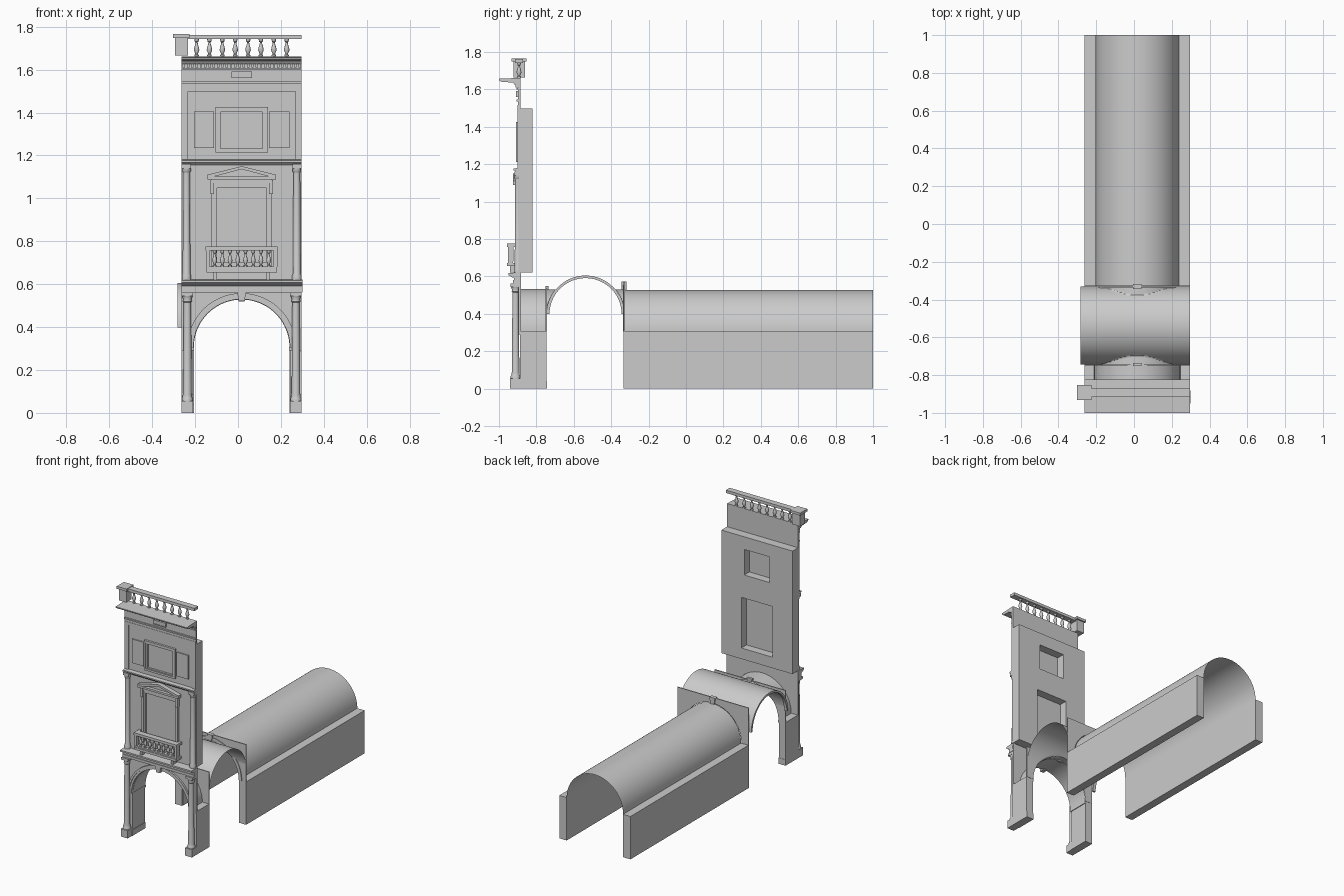
import bpy, math

if "Cube" in bpy.data.objects:
    bpy.data.objects.remove(bpy.data.objects["Cube"])

CX, XL, XR = 0.017, -0.263, 0.297      # bay centre and sides
R, SPRING = 0.225, 0.305               # main arch radius and spring height


def mesh(name, verts, faces, smooth=False):
    me = bpy.data.meshes.new(name)
    me.from_pydata(verts, [], faces)
    me.update()
    ob = bpy.data.objects.new(name, me)
    bpy.context.collection.objects.link(ob)
    if smooth:
        for o in bpy.context.selected_objects:
            o.select_set(False)
        ob.select_set(True)
        bpy.context.view_layer.objects.active = ob
        bpy.ops.object.shade_smooth_by_angle(angle=math.radians(35))
    return ob


def prism(name, pts, a, b, axis='y', smooth=False):
    """Extrude an outline: xz along y, or yz along x."""
    put = (lambda p, t: (p[0], t, p[1])) if axis == 'y' else (lambda p, t: (t, p[0], p[1]))
    n = len(pts)
    verts = [put(p, a) for p in pts] + [put(p, b) for p in pts]
    faces = [tuple(range(n)), tuple(range(2 * n - 1, n - 1, -1))]
    faces += [(i, i + n, (i + 1) % n + n, (i + 1) % n) for i in range(n)]
    return mesh(name, verts, faces, smooth)


def box(name, x0, x1, y0, y1, z0, z1):
    return prism(name, [(x0, z0), (x1, z0), (x1, z1), (x0, z1)], y0, y1)


def arc(cx, cz, r, n=40):
    return [(cx + r * math.cos(math.pi * i / n), cz + r * math.sin(math.pi * i / n)) for i in range(n + 1)]


def arch_band(name, c, cz, r0, r1, a, b, axis='y'):
    return prism(name, arc(c, cz, r1) + arc(c, cz, r0)[::-1], a, b, axis, True)


def arch_plate(name, y0, y1, z0, top):
    pts = [(XL, z0), (XL, top), (XR, top), (XR, z0), (CX + R, z0)] + arc(CX, SPRING, R) + [(CX - R, z0)]
    return prism(name, pts, y0, y1, smooth=True)


def frame(name, x0, x1, z0, z1, w, y0, y1):
    box(name + "_left", x0, x0 + w, y0, y1, z0, z1)
    box(name + "_right", x1 - w, x1, y0, y1, z0, z1)
    box(name + "_sill", x0 + w, x1 - w, y0, y1, z0, z0 + w)
    box(name + "_head", x0 + w, x1 - w, y0, y1, z1 - w, z1)


def lathe(name, prof, x, y, z, n=16):
    verts = [(x + r * math.cos(2 * math.pi * i / n), y + r * math.sin(2 * math.pi * i / n), z + h)
             for r, h in prof for i in range(n)]
    faces = [(k * n + i, k * n + (i + 1) % n, (k + 1) * n + (i + 1) % n, (k + 1) * n + i)
             for k in range(len(prof) - 1) for i in range(n)]
    faces += [tuple(range(n - 1, -1, -1)), tuple(range((len(prof) - 1) * n, len(prof) * n))]
    return mesh(name, verts, faces, True)


def baluster(name, x, y, z, h, r):
    prof = [(.8, 0), (.8, .08), (.45, .12), (.6, .2), (1, .35), (.85, .5), (.45, .7),
            (.4, .8), (.7, .84), (.7, .89), (.8, .92), (.8, 1)]
    lathe(name, [(r * a, h * b) for a, b in prof], x, y, z, 12)


def keystone(name, y0, y1, z0=0.522, z1=0.572):
    prism(name, [(CX - .014, z0), (CX + .014, z0), (CX + .022, z1), (CX - .022, z1)], y0, y1)


# long rear barrel vault on two walls
pts = arc(CX, SPRING, R - .003)
n = len(pts)
mesh("rear_vault", [(x, y, z) for y in (-.327, 1) for x, z in pts],
     [(i, i + 1, i + 1 + n, i + n) for i in range(n - 1)], True)
for s in (-1, 1):
    a, b = sorted((CX + s * .28, CX + s * .222))
    box("rear_wall", a, b, -.327, 1, 0, SPRING)
arch_plate("rear_arch_plate", -.333, -.326, 0, .57)
arch_band("rear_arch_trim", CX, SPRING, R, R + .022, -.338, -.333)
keystone("rear_keystone", -.345, -.318)

# groin vault over the walkway
VY, VR = -.537, .207
NX, NY = 80, 60
verts = []
for i in range(NX + 1):
    x = XL + (XR - XL) * i / NX
    for j in range(NY + 1):
        y = VY - VR * math.cos(math.pi * j / NY)
        z = max(.398 + math.sqrt(max(0, VR ** 2 - (y - VY) ** 2)),
                SPRING + math.sqrt(max(0, R ** 2 - (x - CX) ** 2)))
        verts.append((x, y, z))
mesh("groin_vault", verts, [(i * (NY + 1) + j, (i + 1) * (NY + 1) + j, (i + 1) * (NY + 1) + j + 1, i * (NY + 1) + j + 1)
                            for i in range(NX) for j in range(NY)], True)
arch_band("vault_rib", VY, .398, VR - .014, VR, XL - .02, XL + .002, 'x')

# front arch: piers, intrados, archivolt, columns
arch_plate("inner_arch_plate", -.75, -.743, SPRING, .535)
keystone("inner_keystone", -.752, -.735, .52, .55)
arch_band("front_intrados", CX, SPRING, R - .002, R + .003, -.885, -.745)
arch_plate("front_arch_wall", -.895, -.882, SPRING, .62)
arch_band("archivolt_inner", CX, SPRING, R, R + .014, -.902, -.894)
arch_band("archivolt_outer", CX, SPRING, R + .014, R + .028, -.908, -.894)
keystone("front_keystone", -.925, -.89)
for s in (-1, 1):
    def sbox(name, d0, d1, *r):
        a, b = sorted((CX + s * d0, CX + s * d1))
        return box(name, a, b, *r)
    sbox("pier", .226, .28, -.888, -.745, 0, SPRING)
    sbox("pier_base", .223, .28, -.892, -.743, 0, .042)
    sbox("impost", .221, .28, -.895, -.745, SPRING - .014, SPRING + .002)
    sbox("column_plinth", .226, .28, -.942, -.885, 0, .055)
    lathe("column", [(.026, .055), (.026, .067), (.022, .073), (.022, .08), (.02, .09), (.017, .515),
                     (.021, .52), (.019, .53), (.025, .545)], CX + s * .253, -.911, 0, 20)
    sbox("column_abacus", .226, .28, -.937, -.885, .545, .562)
    # upper pilasters
    lathe("upper_column", [(.022, .62), (.022, .64), (.018, .65), (.016, 1.12), (.02, 1.125), (.021, 1.14)],
          CX + s * .257, -.898, 0, 20)
    sbox("upper_column_cap", .236, .28, -.918, -.888, 1.14, 1.16)
    # side panels of the top storey
    sbox("top_side_panel", .128, .222, -.901, -.89, 1.235, 1.405)
    sbox("top_corner_strip", .25, .28, -.9, -.89, 1.18, 1.5)
    # balcony brackets and pediment consoles
    sbox("balcony_bracket", .115, .131, -.94, -.89, .62, .655)
    sbox("pediment_console", .128, .146, -.915, -.89, 1.02, 1.085)

# cornice bands swept along the facade, profiles in yz
prism("lower_entablature", [(-.882, .562), (-.925, .562), (-.925, .58), (-.92, .58), (-.92, .592), (-.932, .597),
                            (-.95, .607), (-.95, .618), (-.89, .622)], XL, XR + .003, 'x')
prism("middle_cornice", [(-.88, 1.155), (-.905, 1.155), (-.912, 1.165), (-.922, 1.168), (-.922, 1.177), (-.88, 1.182)],
      XL, XR, 'x')

# upper wall with two window recesses
wall = box("upper_wall", XL, XR, -.893, -.822, .622, 1.497)
for name, x0, x1, z0, z1 in (("big", -.105, .139, .70, 1.06), ("small", -.083, .117, 1.225, 1.407)):
    cut = box(name + "_window_cutter", x0, x1, -.95, -.78, z0, z1)
    cut.hide_render = True
    cut.hide_set(True)
    m = wall.modifiers.new("window", 'BOOLEAN')
    m.operation, m.object, m.solver = 'DIFFERENCE', cut, 'EXACT'
    box(name + "_window_pane", x0, x1, -.888, -.88, z0, z1)

# big window surround, pediment and balcony
frame("big_window_frame", CX - .142, CX + .142, .68, 1.075, .014, -.906, -.89)
frame("big_window_inner", CX - .128, CX + .128, .69, 1.06, .012, -.9, -.885)
box("pediment_frieze", CX - .142, CX + .142, -.91, -.89, 1.072, 1.088)
box("pediment_cornice", CX - .16, CX + .16, -.926, -.89, 1.088, 1.102)
prism("pediment_field", [(CX - .14, 1.102), (CX + .14, 1.102), (CX, 1.14)], -.903, -.89)
for s in (-1, 1):
    prism("pediment_rake", [(CX + s * .16, 1.1), (CX + s * .135, 1.1), (CX, 1.136), (CX, 1.15), (CX + s * .16, 1.11)],
          -.924, -.89)
box("balcony_floor", CX - .165, CX + .165, -.957, -.89, .655, .672)
box("balcony_bottom_rail", CX - .165, CX + .165, -.953, -.925, .672, .682)
box("balcony_top_rail", CX - .168, CX + .168, -.957, -.915, .757, .775)
for s in (-1, 1):
    x = CX + s * .158
    box("balcony_post", x - .009, x + .009, -.952, -.922, .68, .76)
    box("balcony_side_rail", x - .009, x + .009, -.922, -.89, .757, .775)
for i in range(8):
    baluster("balcony_baluster", CX - .126 + .036 * i, -.938, .682, .076, .011)

# top storey window surround
frame("small_window_frame", CX - .122, CX + .122, 1.213, 1.425, .014, -.908, -.89)
frame("small_window_inner", CX - .108, CX + .108, 1.222, 1.412, .01, -.902, -.885)
box("top_storey_band", XL, XR, -.9, -.885, 1.497, 1.517)

# crowning entablature with dentils
box("crown_frieze", XL, XR, -.898, -.885, 1.51, 1.64)
box("crown_moulding", XL, XR, -.906, -.89, 1.535, 1.545)
frame("crown_plaque", -.03, .065, 1.56, 1.592, .005, -.91, -.895)
box("crown_plaque_face", -.026, .061, -.906, -.895, 1.564, 1.588)
box("dentil_band", XL, XR, -.906, -.89, 1.6, 1.608)
for i in range(28):
    x = XL + .005 + .02 * i
    box("dentil", x, x + .011, -.912, -.89, 1.61, 1.627)
prism("crown_cornice", [(-.885, 1.627), (-.918, 1.627), (-.925, 1.637), (-.985, 1.64), (-1, 1.65), (-1, 1.657),
                        (-.885, 1.662)], XL, XR, 'x')

# roof balustrade
box("roof_post", -.293, -.234, -.922, -.862, 1.665, 1.75)
box("roof_post_cap", -.302, -.225, -.932, -.852, 1.748, 1.766)
box("roof_rail", -.234, XR, -.915, -.872, 1.742, 1.762)
for i in range(8):
    baluster("roof_baluster", -.193 + .06 * i, -.893, 1.662, .082, .013)
